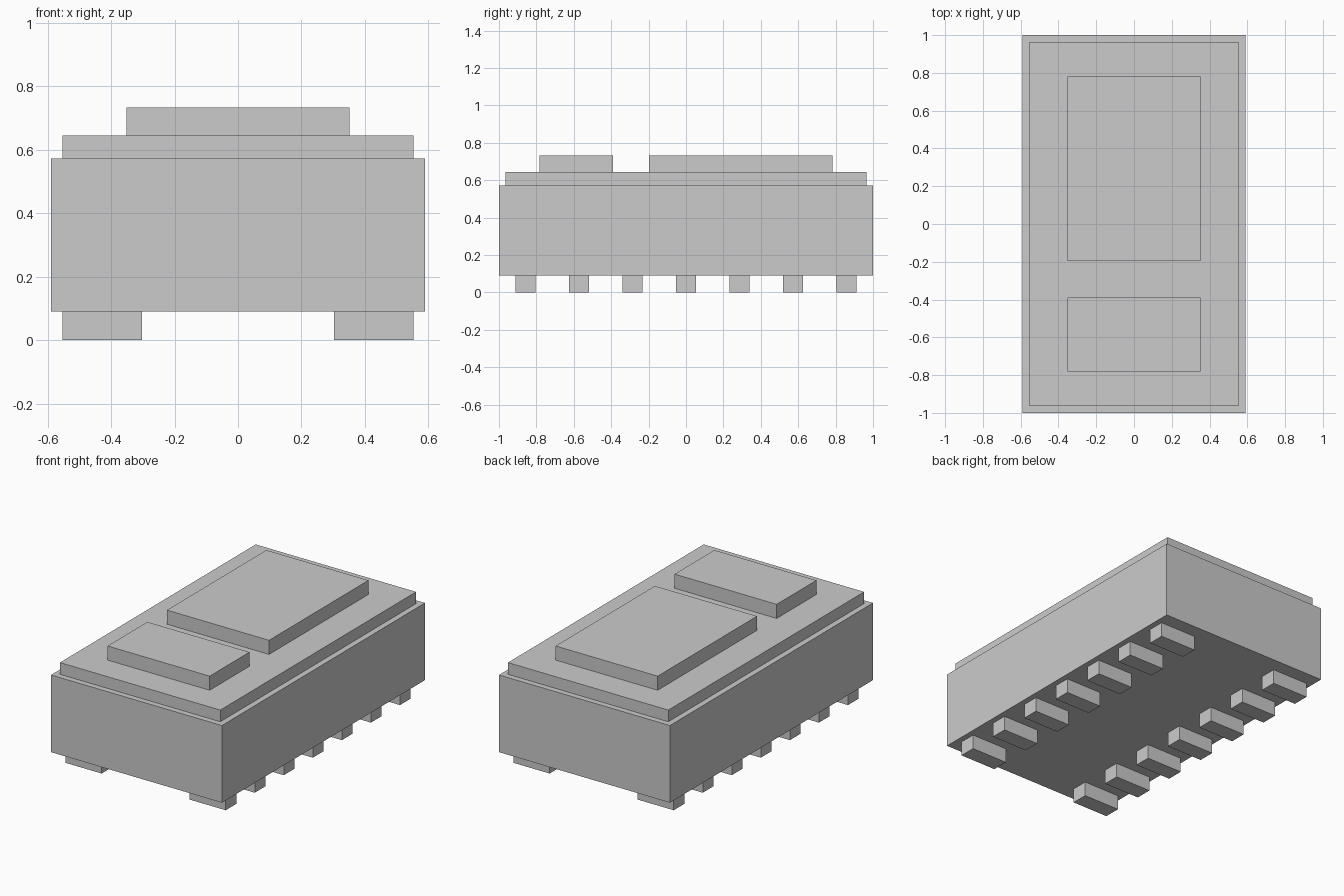
import bpy

if "Cube" in bpy.data.objects:
    bpy.data.objects.remove(bpy.data.objects["Cube"])


def box(name, x, y, z):
    """Box from (min, max) ranges on each axis."""
    verts = [(a, b, c) for a in x for b in y for c in z]
    faces = [(0, 1, 3, 2), (4, 6, 7, 5), (0, 4, 5, 1),
             (2, 3, 7, 6), (0, 2, 6, 4), (1, 5, 7, 3)]
    mesh = bpy.data.meshes.new(name)
    mesh.from_pydata(verts, [], faces)
    obj = bpy.data.objects.new(name, mesh)
    bpy.context.collection.objects.link(obj)
    return obj


FOOT_H, BODY_TOP, LID_TOP, PAD_TOP = 0.091, 0.572, 0.645, 0.733

# Main body and stepped lid
box("body", (-0.589, 0.589), (-1, 1), (FOOT_H, BODY_TOP))
box("lid", (-0.553, 0.553), (-0.964, 0.964), (BODY_TOP, LID_TOP))

# Raised pads on the lid
box("small_top_pad", (-0.352, 0.352), (-0.782, -0.39), (LID_TOP, PAD_TOP))
box("large_top_pad", (-0.352, 0.352), (-0.197, 0.782), (LID_TOP, PAD_TOP))

# Two rows of seven contact feet
for side, xr in (("left", (-0.553, -0.303)), ("right", (0.303, 0.553))):
    for i in range(7):
        yc = (i - 3) * 0.286
        box(f"{side}_foot_{i + 1}", xr, (yc - 0.0525, yc + 0.0525), (0, FOOT_H))
